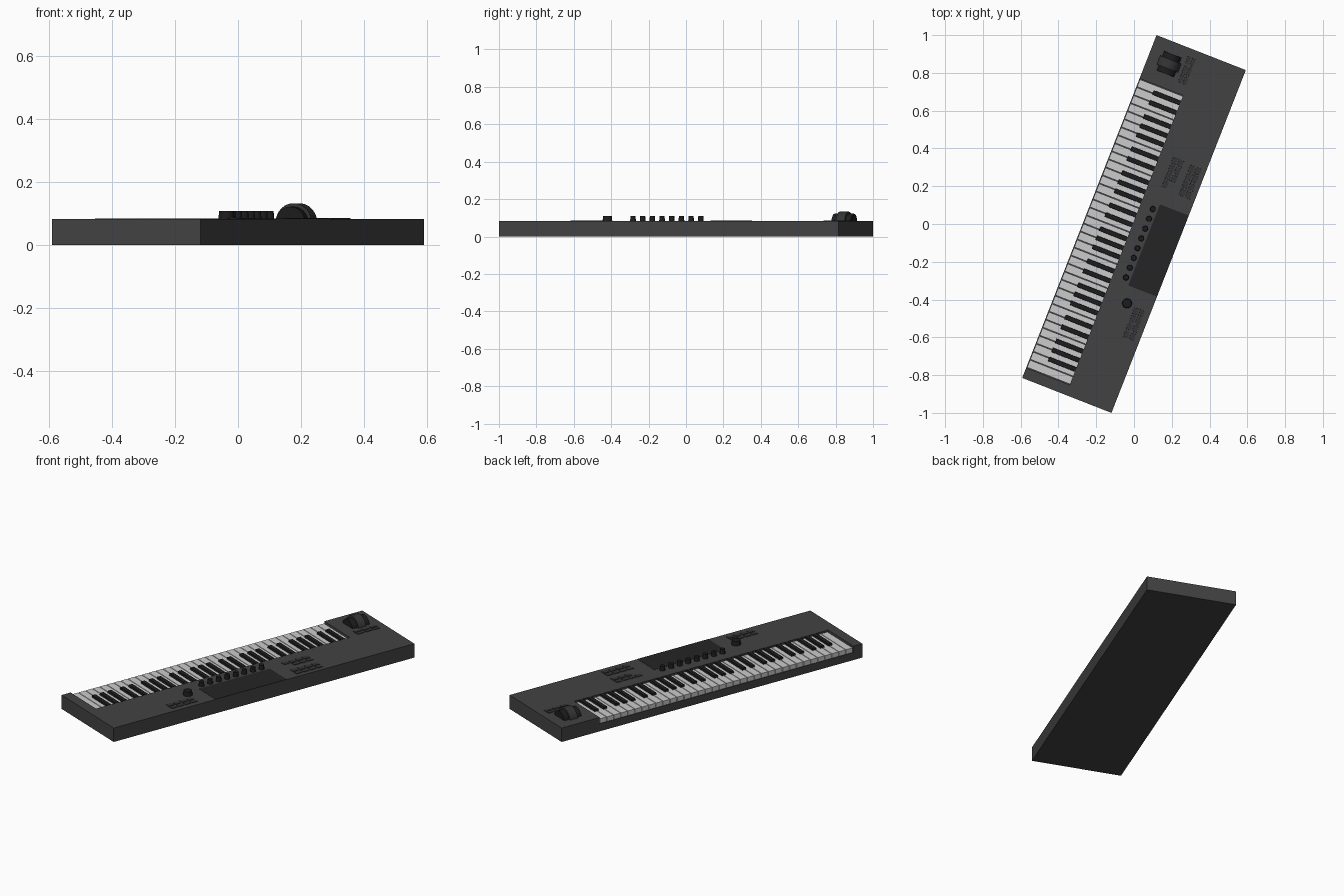
import bpy, bmesh, math
from mathutils import Matrix, Vector

if "Cube" in bpy.data.objects:
    bpy.data.objects.remove(bpy.data.objects["Cube"])

ANGLE = math.radians(-111.4)      # whole instrument is turned on the floor
A, B, H = 0.9746, 0.2538, 0.083   # half length, half depth, body height
SHELF, KEY_TOP = 0.045, 0.072
K0, K1, KBACK = -0.726, 0.915, -0.006


def material(name, v):
    m = bpy.data.materials.new(name)
    m.diffuse_color = (v, v, v, 1)
    m.use_nodes = True
    m.node_tree.nodes["Principled BSDF"].inputs["Base Color"].default_value = m.diffuse_color
    return m


BODY = material("charcoal", 0.055)
SCREEN = material("screen_dark", 0.018)
BLACK = material("black", 0.012)
GREY = material("button_grey", 0.035)
WHITE = material("ivory", 0.6)


def finish(name, bm, mat, smooth=False):
    me = bpy.data.meshes.new(name)
    bm.to_mesh(me)
    bm.free()
    ob = bpy.data.objects.new(name, me)
    bpy.context.collection.objects.link(ob)
    me.materials.append(mat)
    ob.rotation_euler.z = ANGLE
    if smooth:
        bpy.ops.object.select_all(action='DESELECT')
        ob.select_set(True)
        bpy.context.view_layer.objects.active = ob
        bpy.ops.object.shade_smooth_by_angle(angle=math.radians(35))
    return ob


def add_box(bm, x0, x1, y0, y1, z0, z1, taper=0.0):
    r = bmesh.ops.create_cube(bm, size=1)
    for v in r['verts']:
        t = taper if v.co.z > 0 else 0
        v.co = Vector((x1 - t if v.co.x > 0 else x0 + t,
                       y1 if v.co.y > 0 else y0 + t,
                       z1 if v.co.z > 0 else z0))


def boxes(name, specs, mat):
    bm = bmesh.new()
    for s in specs:
        add_box(bm, *s)
    return finish(name, bm, mat)


def cylinder(name, x, y, z, r0, r1, depth, mat, axis='Z', n=32):
    bm = bmesh.new()
    m = Matrix.Translation((x, y, z))
    if axis == 'X':
        m = m @ Matrix.Rotation(math.pi / 2, 4, 'Y')
    bmesh.ops.create_cone(bm, cap_ends=True, segments=n, radius1=r0,
                          radius2=r1, depth=depth, matrix=m)
    return finish(name, bm, mat, True)


# body with a key bed open to the player
body = boxes("body", [(-A, A, -B, B, 0, H)], BODY)
cutter = boxes("key_bed_cutter", [(K0 - .002, K1 + .002, -B - .1, KBACK, SHELF, H + .1)], BODY)
cutter.hide_render = True
mod = body.modifiers.new("key_bed", 'BOOLEAN')
mod.object, mod.operation, mod.solver = cutter, 'DIFFERENCE', 'EXACT'
bpy.context.view_layer.objects.active = body
bpy.ops.object.modifier_apply(modifier="key_bed")
bpy.data.objects.remove(cutter)

# 61 keys, C to C
W = (K1 - K0) / 36
boxes("white_keys", [(K0 + i * W + .002, K0 + (i + 1) * W - .002, -.25, KBACK, SHELF, KEY_TOP)
                     for i in range(36)], WHITE)
offset = {1: -.005, 2: .005, 4: -.006, 5: 0, 6: .006}   # black key after the n-th white
sharps = []
for i in range(1, 36):
    if i % 7 in offset:
        c = K0 + i * W + offset[i % 7]
        sharps.append((c - .0145, c + .0145, -.162, KBACK, SHELF, H + .001, .003))
boxes("black_keys", sharps, BLACK)

# display panel reaching the back edge
boxes("display_panel", [(-.147, .314, .09, B, H - .003, H + .001)], SCREEN)

# row of knobs and the data dial
for i in range(8):
    cylinder(f"knob_{i + 1}", -.11 + i * .0556, .064, H + .0125, .0155, .0135, .027, BLACK)
cylinder("data_dial", .4045, .119, H + .0125, .026, .023, .027, BLACK)

# pitch and modulation wheels
cylinder("center_wheel", -.856, -.136, .072, .061, .061, .05, GREY, 'X', 48)
for side in (-1, 1):
    cylinder("left_wheel" if side < 0 else "right_wheel", -.856 + side * .04, -.136, .072,
             .05, .05, .03, BLACK, 'X', 48)


# button grids
def buttons(name, x0, x1, cols, y0, y1, rows, skip=()):
    dx, dy = (x1 - x0) / cols, (y1 - y0) / rows
    boxes(name, [(x0 + c * dx + .004, x0 + (c + 1) * dx - .004,
                  y0 + r * dy + .003, y0 + (r + 1) * dy - .003, H - .003, H + .003, .001)
                 for c in range(cols) for r in range(rows) if (c, r) not in skip], GREY)


buttons("wheel_buttons", -.935, -.78, 3, -.062, -.01, 2)
buttons("front_left_buttons", -.41, -.235, 4, .06, .128, 2, {(3, 1)})
buttons("back_left_buttons", -.405, -.225, 4, .16, .23, 2)
buttons("right_buttons", .405, .58, 4, .16, .225, 2)
